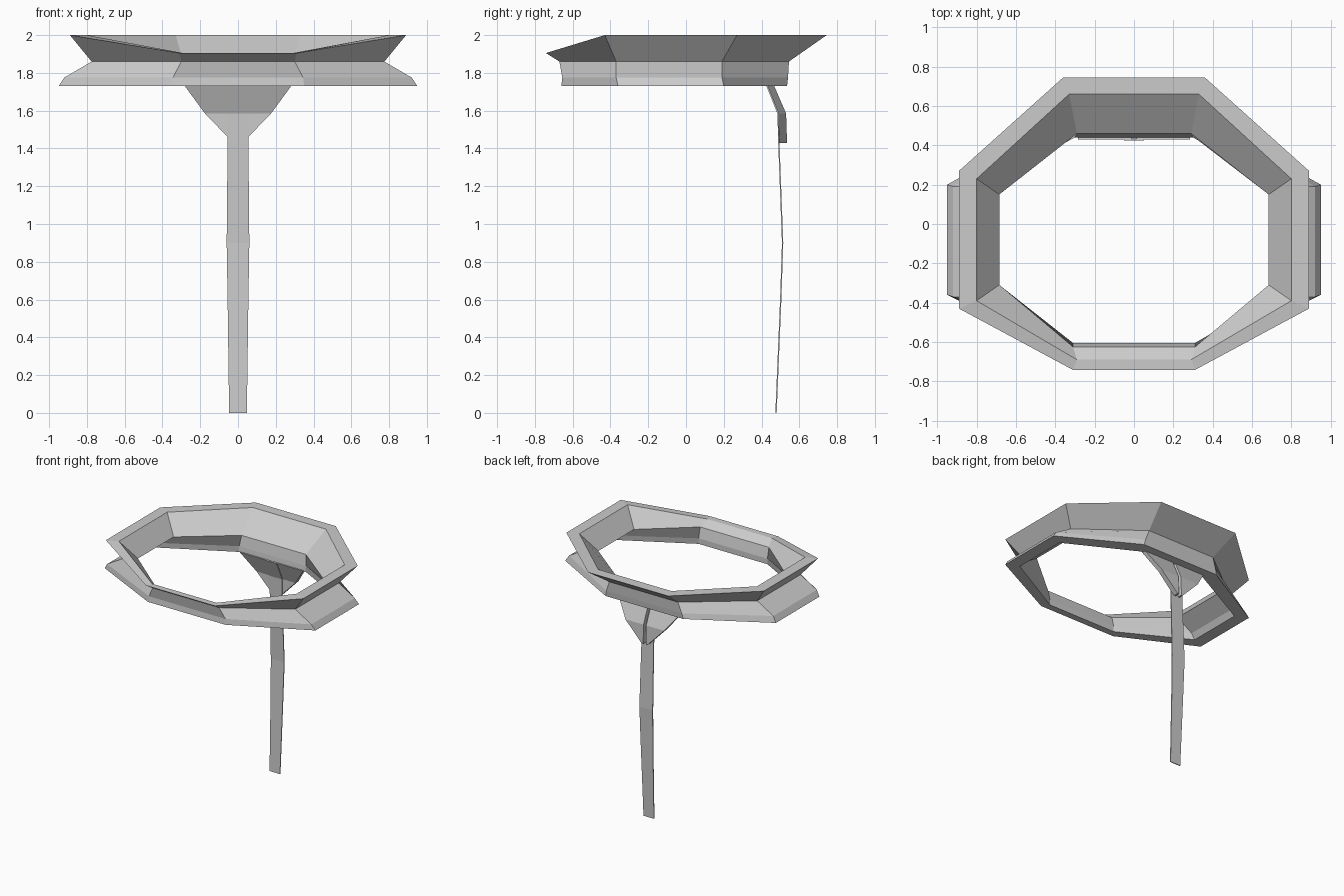
import bpy, bmesh

if "Cube" in bpy.data.objects:
    bpy.data.objects.remove(bpy.data.objects["Cube"])

def make(name, bm):
    bmesh.ops.recalc_face_normals(bm, faces=bm.faces)
    me = bpy.data.meshes.new(name)
    bm.to_mesh(me)
    bm.free()
    ob = bpy.data.objects.new(name, me)
    bpy.context.collection.objects.link(ob)
    return ob

def loft(bm, loops, close):
    # skin matching closed loops; join last to first, or cap both ends
    rows = [[bm.verts.new(p) for p in loop] for loop in loops]
    n = len(rows[0])
    for i in range(len(rows) if close else len(rows) - 1):
        a, b = rows[i], rows[(i + 1) % len(rows)]
        for j in range(n):
            k = (j + 1) % n
            bm.faces.new((a[j], a[k], b[k], b[j]))
    if not close:
        bm.faces.new(rows[0])
        bm.faces.new(rows[-1])

def octagon(back, side_x, y_back, y_front, front, z, z_front):
    half = [(*back, z), (side_x, y_back, z), (side_x, y_front, z), (*front, z_front)]
    return half + [(-x, y, h) for x, y, h in reversed(half)]

# folded collar: octagonal rings going round the cross-section
bm = bmesh.new()
loft(bm, [
    octagon((.36, .745), .89, .27, -.43, (.31, -.742), 2.0, 1.905),    # top outer
    octagon((.31, .545), .775, .19, -.37, (.30, -.67), 1.86, 1.86),    # waist outer
    octagon((.34, .54), .92, .19, -.37, (.345, -.655), 1.775, 1.775),  # flare outer
    octagon((.35, .535), .95, .20, -.36, (.35, -.66), 1.73, 1.73),     # bottom outer
    octagon((.30, .44), .85, .15, -.31, (.31, -.605), 1.73, 1.73),     # bottom inner
    octagon((.30, .445), .82, .15, -.31, (.31, -.605), 1.775, 1.775),  # flare inner
    octagon((.29, .46), .685, .15, -.31, (.31, -.625), 1.86, 1.86),    # waist inner
    octagon((.33, .66), .80, .23, -.39, (.29, -.69), 2.0, 1.905),      # top inner
], True)
make("collar", bm)

# knot: two mirrored wings with a narrow slit between them
bm = bmesh.new()
for s in (1, -1):
    loft(bm, [[(s * .012, y0, z), (s * x, y0, z), (s * x, y1, z), (s * .012, y1, z)]
              for x, y0, y1, z in ((.285, .43, .465, 1.735),
                                   (.175, .49, .53, 1.585),
                                   (.025, .492, .535, 1.43))], False)
make("knot", bm)

# long thin hanging strip
bm = bmesh.new()
loft(bm, [[(-w, y, z), (w, y, z), (w, y + .007, z), (-w, y + .007, z)]
          for w, y, z in ((.05, .424, 1.735), (.06, .484, 1.585), (.055, .488, 1.43),
                          (.06, .508, .9), (.055, .498, .6), (.047, .473, 0))], False)
make("tie_strip", bm)
